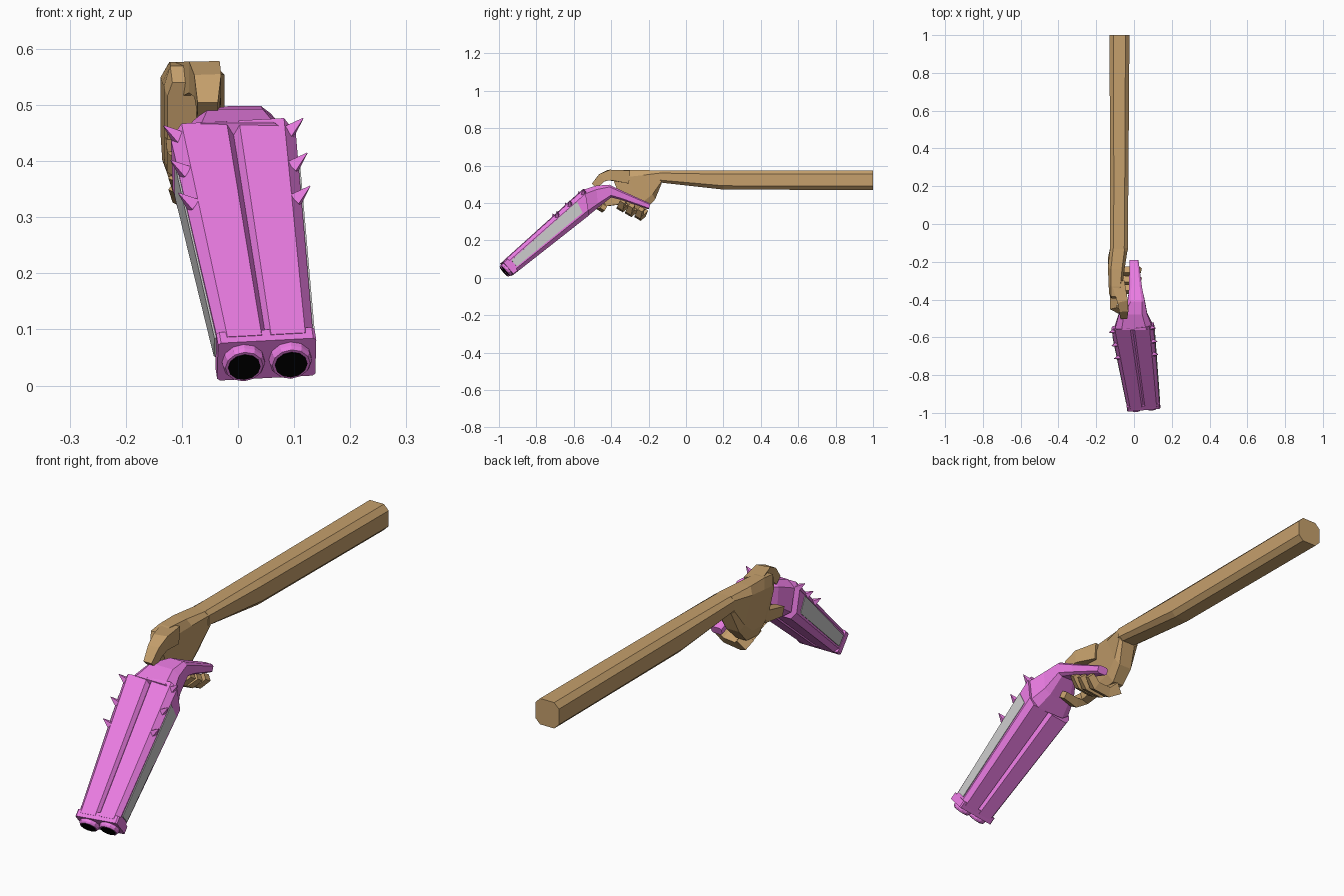
import bpy, bmesh, math
from mathutils import Vector, Matrix

if "Cube" in bpy.data.objects:
    bpy.data.objects.remove(bpy.data.objects["Cube"])


def material(name, col):
    m = bpy.data.materials.new(name)
    m.diffuse_color = (*col, 1)
    m.use_nodes = True
    m.node_tree.nodes["Principled BSDF"].inputs["Base Color"].default_value = m.diffuse_color
    return m


PINK = material("pink", (0.82, 0.2, 0.76))
TAN = material("tan", (0.56, 0.35, 0.15))
BLACK = material("black", (0.0, 0.0, 0.0))


def skin(name, rings, mat=None):
    """Flat-faced solid through a list of equal rings, capped at both ends."""
    bm = bmesh.new()
    rows = [[bm.verts.new(p) for p in ring] for ring in rings]
    n = len(rows[0])
    for a, b in zip(rows, rows[1:]):
        for i in range(n):
            j = (i + 1) % n
            bm.faces.new((a[i], a[j], b[j], b[i]))
    bm.faces.new(rows[0])
    bm.faces.new(rows[-1])
    bmesh.ops.recalc_face_normals(bm, faces=bm.faces)
    me = bpy.data.meshes.new(name)
    bm.to_mesh(me)
    bm.free()
    ob = bpy.data.objects.new(name, me)
    bpy.context.collection.objects.link(ob)
    if mat:
        me.materials.append(mat)
    return ob


def slab(name, stations, mat, c=0.4):
    """Octagonal loft; station = (top y, top z, bottom y, bottom z, centre x, half width)."""
    oct8 = [(-1, -1 + c), (-1, 1 - c), (-1 + c, 1), (1 - c, 1),
            (1, 1 - c), (1, -1 + c), (1 - c, -1), (-1 + c, -1)]
    rings = []
    for ty, tz, by, bz, cx, hw in stations:
        rings.append([(cx + u * hw, by + (ty - by) * (v + 1) / 2,
                       bz + (tz - bz) * (v + 1) / 2) for u, v in oct8])
    return skin(name, rings, mat)


def finger(name, path, radii):
    """Square-sectioned bent finger along a path."""
    pts = [Vector(p) for p in path]
    rings = []
    for i, p in enumerate(pts):
        t = (pts[min(i + 1, len(pts) - 1)] - pts[max(i - 1, 0)]).normalized()
        ref = Vector((0, 0.5, 0.86)) if abs(t.x) > 0.5 else Vector((1, 0, 0))
        a = (ref - t * ref.dot(t)).normalized()
        b = t.cross(a)
        r = radii[i]
        rings.append([p + r * (a * u + b * v) for u, v in ((-1, -1), (1, -1), (1, 1), (-1, 1))])
    return skin(name, rings, TAN)


# Arm and palm
slab("arm", [(1, .575, 1, .47, -.077, .053), (.2, .575, .2, .472, -.078, .048),
             (-.14, .573, -.14, .51, -.08, .047)], TAN)
slab("palm", [(-.13, .573, -.13, .505, -.08, .047), (-.24, .577, -.165, .42, -.093, .045),
              (-.33, .577, -.215, .365, -.097, .038), (-.385, .57, -.29, .36, -.1, .032),
              (-.395, .54, -.34, .40, -.1, .026)], TAN, 0.35)

# Thumb lying over the grip, and fingers curling under it
finger("thumb", [(-.085, -.31, .54), (-.06, -.41, .55), (-.054, -.45, .535), (-.054, -.49, .492)],
       [.035, .028, .024, .018])
finger("index_finger", [(-.105, -.33, .42), (-.108, -.44, .40), (-.07, -.455, .375), (.0, -.44, .378)],
       [.024, .019, .019, .014])
for i, (y, z) in enumerate(((-.345, .385), (-.30, .36), (-.25, .34))):
    finger(f"curled_finger_{i + 1}",
           [(-.105, y + .02, z + .015), (-.07, y, z - .008), (-.005, y, z - .002), (.03, y + .01, z + .028)],
           [.024, .02, .018, .014])

# Gun frame: across, forward along the barrels, up
origin = Vector((-.005, -.555, .395))
fwd = Vector((.105, -.752, -.651)).normalized()
across = Vector((.995, .09, .05))
across = (across - fwd * across.dot(fwd)).normalized()
up = fwd.cross(across)
if up.z < 0:
    up = -up


def gun(r, s, u):
    return origin + across * r + fwd * s + up * u


# Double barrel body with a groove above and below
half = [(-1, -.62), (-1, .62), (-.82, 1), (-.1, 1), (0, .72), (.1, 1), (.82, 1), (1, .62)]
section = half + [(1, -.62), (.82, -1), (.1, -1), (0, -.72), (-.1, -1), (-.82, -1)]


def barrel_ring(s, w, h, slant=0, drop=0, groove=1):
    return [gun(u * w, s - slant * v, v * h - drop) for u, v in section]


skin("barrels", [barrel_ring(-.015, .112, .062, .038, .006),
                 barrel_ring(.52, .085, .045)], PINK)
# Muzzle block
skin("muzzle_block", [[gun(u * .088, s, v * .044) for u, v in
                       ((-1, -.9), (-1, .9), (-.94, 1), (.94, 1), (1, .9), (1, -.9), (.94, -1), (-.94, -1))]
                      for s in (.505, .535)], PINK)

for side, tag in ((-1, "left"), (1, "right")):
    # Muzzle rings with dark bores
    def circle(s, rad):
        return [gun(side * .042 + rad * math.cos(a), s, rad * math.sin(a))
                for a in (2 * math.pi * k / 12 for k in range(12))]
    skin(f"{tag}_muzzle_ring", [circle(.53, .038), circle(.545, .038), circle(.552, .034)], PINK)
    skin(f"{tag}_bore", [circle(.545, .029), circle(.554, .029)], BLACK)

    # Grey side panels
    def panel(off):
        return [gun(side * (.111 + off), .04, -.034), gun(side * (.111 + off), .025, .03),
                gun(side * (.089 + off), .495, .022), gun(side * (.089 + off), .495, -.022)]
    skin(f"{tag}_panel", [panel(-.012), panel(.001)])

    # Spikes along the upper edges
    for k, s in enumerate((-.035, .06, .15)):
        w = .112 - .05 * max(s, 0)
        base = gun(side * w * .93, s, .045)
        d = (across * side * .75 + up * .6 - fwd * .3).normalized()
        e = d.cross(fwd).normalized()
        f = d.cross(e)
        ring = lambda o, r: [base + d * o + (e * x + f * y) * r
                             for x, y in ((1, 0), (0, 1), (-1, 0), (0, -1))]
        skin(f"{tag}_spike_{k + 1}", [ring(-.008, .016), ring(.028, .001)], PINK)

# Receiver narrowing into the grip
slab("receiver_and_grip", [(-.56, .468, -.525, .33, 0, .1), (-.48, .493, -.47, .375, -.005, .075),
                           (-.41, .498, -.40, .43, .012, .045), (-.33, .46, -.34, .415, .008, .034),
                           (-.19, .397, -.20, .367, 0, .024)], PINK, 0.35)
